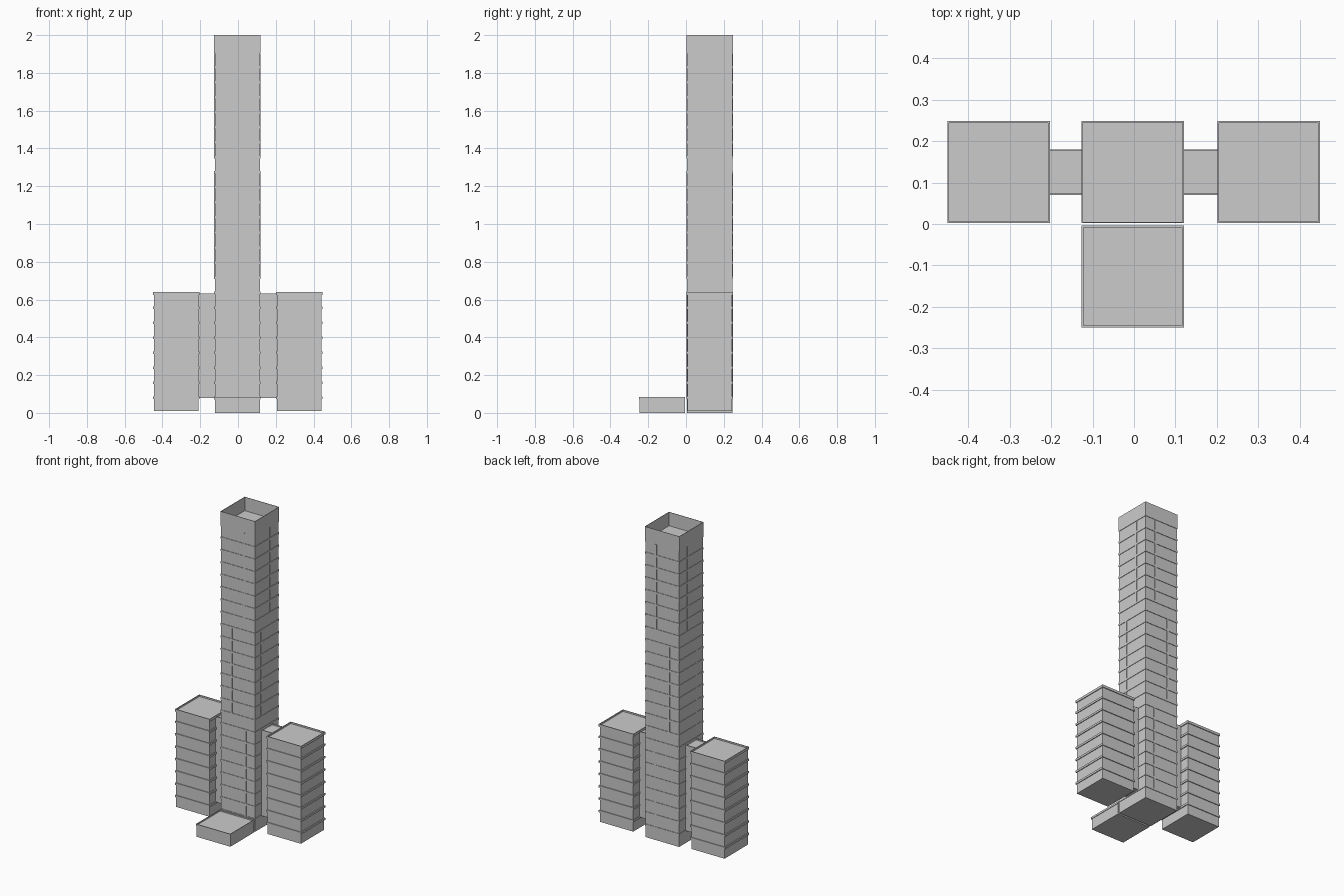
import bpy, bmesh
from mathutils import Matrix, Vector

if "Cube" in bpy.data.objects:
    bpy.data.objects.remove(bpy.data.objects["Cube"])

FLOOR = 1.91 / 24      # storey height
BAND = 0.013           # floor band thickness


def add_box(bm, x0, x1, y0, y1, z0, z1):
    c = Vector(((x0 + x1) / 2, (y0 + y1) / 2, (z0 + z1) / 2))
    m = Matrix.Translation(c) @ Matrix.Diagonal((x1 - x0, y1 - y0, z1 - z0, 1))
    bmesh.ops.create_cube(bm, size=1, matrix=m)


def boxes(name, items):
    bm = bmesh.new()
    for b in items:
        add_box(bm, *b)
    me = bpy.data.meshes.new(name)
    bm.to_mesh(me)
    bm.free()
    ob = bpy.data.objects.new(name, me)
    bpy.context.collection.objects.link(ob)
    return ob


def tray(name, x0, x1, y0, y1, z0, z1, t, roof):
    """Solid box whose top is sunk to height roof, leaving a rim t wide."""
    ob = boxes(name, [(x0, x1, y0, y1, z0, z1)])
    bm = bmesh.new()
    bm.from_mesh(ob.data)
    bm.faces.ensure_lookup_table()
    top = max(bm.faces, key=lambda f: f.calc_center_median().z)
    bmesh.ops.inset_region(bm, faces=[top], thickness=t)
    inner = bmesh.ops.extrude_discrete_faces(bm, faces=[top])["faces"][0]
    for v in inner.verts:
        v.co.z = roof
    bm.to_mesh(ob.data)
    bm.free()


# Tower: recessed wall panels, flush floor bands, hollow parapet
X0, X1, Y0, Y1 = -0.126, 0.12, 0.002, 0.248
D = 0.003
boxes("tower_panels", [(X0 + D, X1 - D, Y0 + D, Y1 - D, 0, 1.91)])
boxes("tower_floor_bands", [(X0, X1, Y0, Y1, k * FLOOR - BAND / 2, k * FLOOR + BAND / 2)
                            for k in range(1, 24)])
tray("tower_parapet", X0, X1, Y0, Y1, 1.905, 2.0, 0.004, 1.912)

# Tower mullions: three stacks of seven storeys, visible on all four sides
W = 0.006
mullions = []
for first, mx, my in ((1, 0.05, 0.16), (9, -0.05, 0.07), (17, 0.042, 0.16)):
    for k in range(first, first + 7):
        z0, z1 = k * FLOOR + BAND / 2, (k + 1) * FLOOR - BAND / 2
        mullions.append((mx - W, mx + W, Y0, Y1, z0, z1))
        mullions.append((X0, X1, my - W, my + W, z0, z1))
boxes("tower_mullions", mullions)

# Side wings with projecting ledges, and connectors to the tower
E = 0.005
for side, a, b, c0, c1 in (("left", -0.45, -0.203, -0.203, X0 + D),
                           ("right", 0.201, 0.448, X1 - D, 0.201)):
    boxes(side + "_wing_panels", [(a + E, b - E, Y0 + E, Y1 - E, 0.01, 0.63)])
    boxes(side + "_wing_ledges", [(a, b, Y0, Y1, k * FLOOR - BAND / 2, k * FLOOR + BAND / 2)
                                  for k in range(1, 8)])
    tray(side + "_wing_roof", a, b, Y0, Y1, 0.624, 0.64, 0.006, 0.63)
    tray(side + "_connector", c0 - E, c1 + E, 0.07, 0.18, 0.08, 0.632, 0.005, 0.624)

# Entrance podium in front of the tower
boxes("podium_body", [(X0 + D, X1 - D, -0.245, -0.006, 0, 0.072)])
tray("podium_roof", X0, X1, -0.249, -0.004, 0.07, 0.083, 0.006, 0.075)
